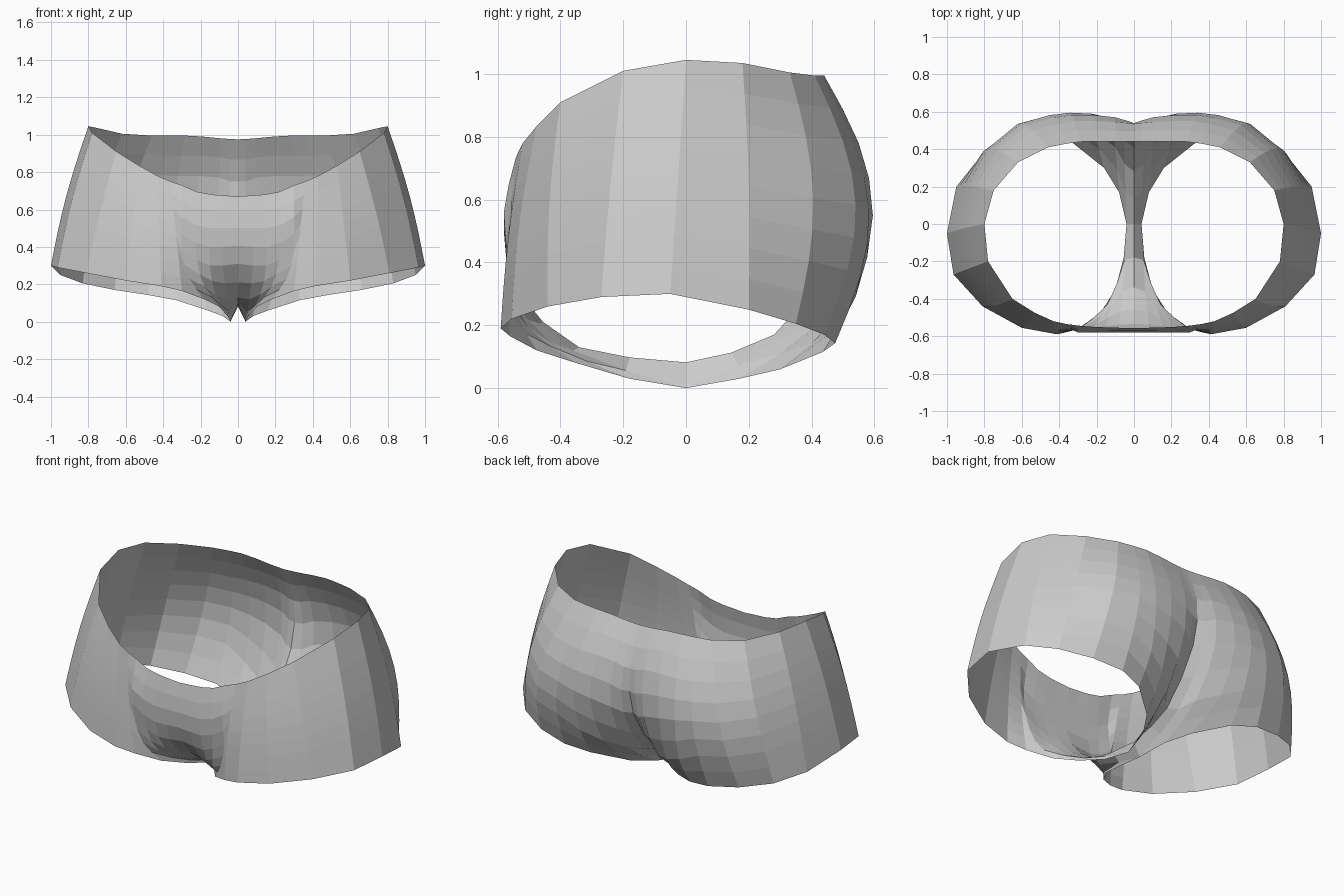
import bpy, bmesh, math
from mathutils import Vector

# Columns run from waistband to leg hem, from front centre to back centre.
# Front and pouch columns, five points each
front = [
    [(0, -.555, .67), (0, -.58, .50), (0, -.535, .31), (0, -.34, .13), (0, 0, .082)],
    [(.07, -.555, .675), (.08, -.58, .50), (.08, -.537, .30), (.06, -.36, .12), (.04, 0, 0)],
    [(.14, -.553, .68), (.15, -.58, .50), (.15, -.545, .30), (.12, -.43, .145), (.055, -.18, .03)],
    [(.22, -.55, .695), (.23, -.58, .52), (.22, -.555, .33), (.18, -.50, .19), (.10, -.35, .08)],
    [(.30, -.543, .73), (.30, -.58, .56), (.30, -.56, .38), (.26, -.535, .23), (.18, -.475, .12)],
]
# Side columns: waist x, y, z, hem x, y, z, outward swelling x, y
side = [
    (.36, -.535, .75, .30, -.56, .165, 0, -.02),
    (.43, -.52, .78, .41, -.59, .19, 0, -.01),
    (.53, -.475, .835, .60, -.555, .22, 0, -.015),
    (.65, -.40, .91, .81, -.44, .26, .008, -.015),
    (.78, -.20, 1.01, .965, -.27, .29, .015, -.005),
    (.80, 0, 1.045, 1.0, -.05, .30, .018, 0),
    (.75, .18, 1.035, .95, .20, .25, .02, .01),
    (.62, .33, 1.005, .83, .35, .205, .035, .065),
    (.46, .41, .995, .66, .44, .17, .04, .115),
    (.36, .43, .995, .48, .475, .143, .03, .13),
]
# Seat columns, five points each
seat = [
    [(.28, .44, .995), (.32, .55, .78), (.34, .595, .55), (.33, .54, .29), (.33, .435, .115)],
    [(.19, .44, .99), (.21, .55, .78), (.23, .59, .53), (.21, .49, .24), (.16, .30, .06)],
    [(.09, .44, .98), (.10, .545, .77), (.11, .565, .50), (.10, .41, .20), (.08, .17, .03)],
    [(.04, .44, .977), (.04, .54, .75), (.05, .53, .47), (.05, .32, .165), (.04, 0, 0)],
    [(0, .44, .975), (0, .535, .75), (0, .505, .47), (0, .28, .17), (0, 0, .082)],
]
STEPS = 8


def smooth_column(pts):
    """Smooth curve through five points, two steps per span."""
    p = [Vector(q) for q in pts]
    p = [2 * p[0] - p[1]] + p + [2 * p[-1] - p[-2]]
    out = []
    for i in range(1, len(p) - 2):
        mid = (9 * (p[i] + p[i + 1]) - p[i - 1] - p[i + 2]) / 16
        out += [p[i], mid]
    return out + [p[-2]]


def side_column(r):
    """Straight column from waist to hem with a rounded swelling."""
    a, b, swell = Vector(r[:3]), Vector(r[3:6]), Vector((r[6], r[7], 0))
    return [a.lerp(b, j / STEPS) + swell * math.sin(math.pi * j / STEPS)
            for j in range(STEPS + 1)]


columns = ([smooth_column(c) for c in front] + [side_column(r) for r in side]
           + [smooth_column(c) for c in seat])

# Cloth of one half
bm = bmesh.new()
grid = [[bm.verts.new(p) for p in c] for c in columns]
for a, b in zip(grid, grid[1:]):
    for j in range(STEPS):
        bm.faces.new((a[j], a[j + 1], b[j + 1], b[j]))
# Front and back meet under the crotch
bmesh.ops.remove_doubles(bm, verts=bm.verts[:], dist=.001)
bm.normal_update()

# Make the outer side of the cloth face outwards
side_face = max(bm.faces, key=lambda f: f.calc_center_median().x)
if side_face.normal.x < 0:
    bmesh.ops.reverse_faces(bm, faces=bm.faces[:])

mesh = bpy.data.meshes.new("shorts")
bm.to_mesh(mesh)
bm.free()

# Single grey cloth
cloth = bpy.data.materials.new("grey cloth")
cloth.diffuse_color = (.6, .6, .6, 1)
mesh.materials.append(cloth)

shorts = bpy.data.objects.new("shorts", mesh)
bpy.context.collection.objects.link(shorts)

# Other half
mirror = shorts.modifiers.new("mirror", 'MIRROR')
mirror.use_axis[0] = True
mirror.use_clip = True
mirror.merge_threshold = .001
